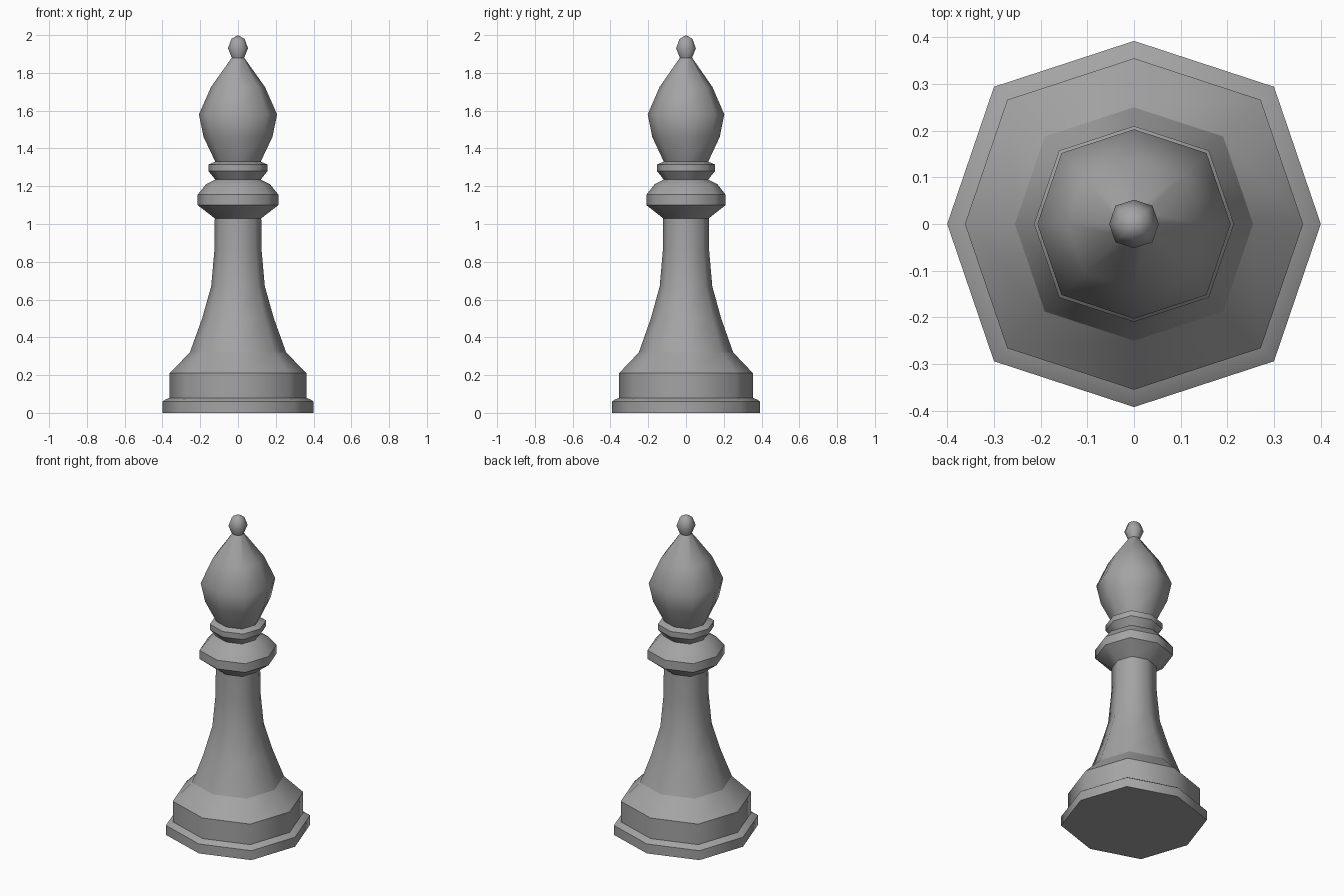
import bpy
import bmesh
from math import cos, sin, pi

default = bpy.data.objects.get("Cube")
if default:
    bpy.data.objects.remove(default, do_unlink=True)

SIDES = 8
DIAGONAL = 1.06   # corner stretch of the octagon
DEPTH = 0.98      # slightly shallower front to back

GREY = (0.37, 0.37, 0.37, 1)
grey = bpy.data.materials.new("grey")
grey.use_nodes = True
grey.diffuse_color = GREY
shader = grey.node_tree.nodes["Principled BSDF"]
shader.inputs["Base Color"].default_value = GREY
shader.inputs["Roughness"].default_value = 0.6


def turned_part(name, profile, sharp=()):
    """Turn (radius, height) points into an eight-sided part.
    Rings whose index is in sharp keep a crisp edge."""
    bm = bmesh.new()
    rings = []
    for r, z in profile:
        if r == 0:
            rings.append([bm.verts.new((0, 0, z))] * SIDES)
            continue
        ring = []
        for i in range(SIDES):
            a = 2 * pi * i / SIDES
            s = r * (DIAGONAL if i % 2 else 1)
            ring.append(bm.verts.new((s * cos(a), s * sin(a) * DEPTH, z)))
        rings.append(ring)
    for low, high in zip(rings, rings[1:]):
        for i in range(SIDES):
            j = (i + 1) % SIDES
            corners = dict.fromkeys((low[i], low[j], high[j], high[i]))
            bm.faces.new(list(corners)).smooth = True
    for k in sharp:
        for i in range(SIDES):
            bm.edges.get((rings[k][i], rings[k][(i + 1) % SIDES])).smooth = False
    mesh = bpy.data.meshes.new(name)
    bm.to_mesh(mesh)
    bm.free()
    mesh.materials.append(grey)
    obj = bpy.data.objects.new(name, mesh)
    bpy.context.collection.objects.link(obj)
    return obj


# Foot with its underside, rim and stepped plinth
turned_part("foot", [(0, 0), (0.4, 0), (0.4, 0.06), (0.385, 0.07), (0.362, 0.08)],
            sharp=(1, 2))
turned_part("plinth", [(0.362, 0.08), (0.362, 0.21), (0.255, 0.32)], sharp=(1,))

# Flared column
turned_part("column", [(0.255, 0.32), (0.19, 0.5), (0.142, 0.67),
                       (0.125, 0.86), (0.123, 1.03)])

# Wide collar below the head
turned_part("collar", [(0.123, 1.03), (0.214, 1.1), (0.214, 1.155),
                       (0.17, 1.21), (0.12, 1.235)], sharp=(1, 2))

# Narrow ring above the collar
turned_part("neck_ring", [(0.12, 1.235), (0.156, 1.28), (0.156, 1.315),
                          (0.12, 1.33)], sharp=(1, 2))

# Teardrop head and the small knob on top
turned_part("head", [(0.12, 1.33), (0.182, 1.46), (0.207, 1.58),
                     (0.143, 1.725), (0.033, 1.88)])
turned_part("knob", [(0.033, 1.88), (0.053, 1.93), (0.035, 1.98), (0, 2)])
